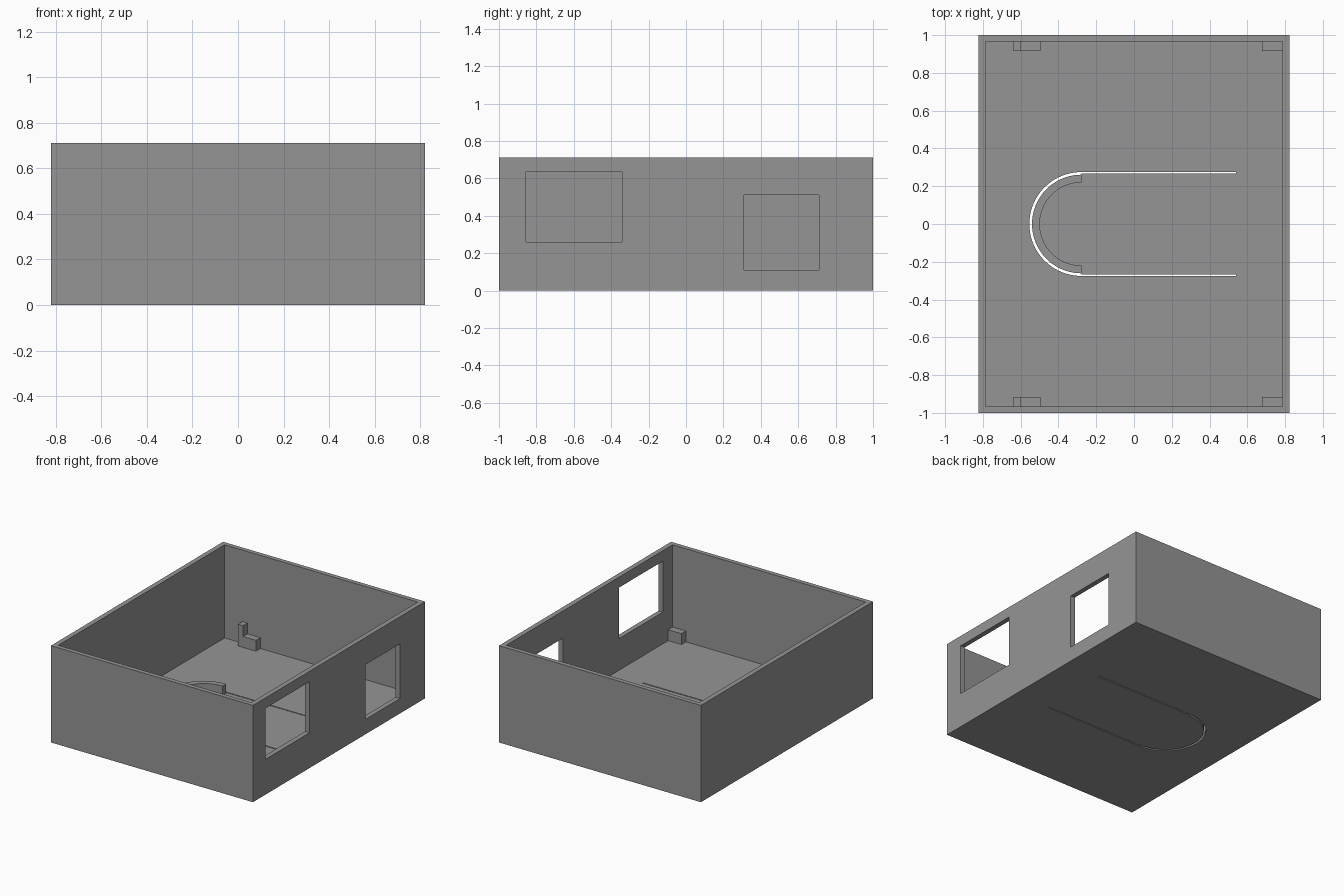
import bpy, bmesh, math

if "Cube" in bpy.data.objects:
    bpy.data.objects.remove(bpy.data.objects["Cube"])

W, L, H = 0.822, 1.0, 0.712      # half width, half length, height
IX, IY, FLOOR = 0.786, 0.967, 0.027

grey = bpy.data.materials.new("mid grey")
grey.diffuse_color = (0.3, 0.3, 0.3, 1)
grey.use_nodes = True
grey.node_tree.nodes["Principled BSDF"].inputs["Base Color"].default_value = grey.diffuse_color


def prism(name, outline, z0, z1):
    """Extrude a flat outline (x, y) from z0 to z1."""
    bm = bmesh.new()
    face = bm.faces.new([bm.verts.new((x, y, z0)) for x, y in outline])
    ext = bmesh.ops.extrude_face_region(bm, geom=[face])
    for v in ext["geom"]:
        if isinstance(v, bmesh.types.BMVert):
            v.co.z = z1
    bmesh.ops.recalc_face_normals(bm, faces=bm.faces)
    mesh = bpy.data.meshes.new(name)
    bm.to_mesh(mesh)
    bm.free()
    ob = bpy.data.objects.new(name, mesh)
    bpy.context.collection.objects.link(ob)
    mesh.materials.append(grey)
    return ob


def box(name, x0, x1, y0, y1, z0, z1):
    return prism(name, [(x0, y0), (x1, y0), (x1, y1), (x0, y1)], z0, z1)


def cut(target, cutter):
    mod = target.modifiers.new(cutter.name, 'BOOLEAN')
    mod.operation = 'DIFFERENCE'
    mod.solver = 'EXACT'
    mod.object = cutter
    cutter.hide_render = True
    cutter.hide_set(True)


def arc(cx, r, n=40):
    """Half circle bulging towards -x, from +y round to -y."""
    return [(cx + r * math.cos(math.pi * (0.5 + i / n)),
             r * math.sin(math.pi * (0.5 + i / n))) for i in range(n + 1)]


# Open tray with a thin floor
tray = box("tray", -W, W, -L, L, 0, H)
cut(tray, box("cavity_cutter", -IX, IX, -IY, IY, FLOOR, H + 0.2))

# Two openings in the right wall
cut(tray, box("large_window_cutter", 0.7, 0.9, -0.855, -0.343, 0.26, 0.635))
cut(tray, box("small_window_cutter", 0.7, 0.9, 0.31, 0.71, 0.11, 0.512))

# U-shaped slot through the floor, slightly wider round the bend
CX, RO, RI, RS, END = -0.279, 0.275, 0.261, 0.267, 0.54
slot = ([(END, RO)] + arc(CX, RO) + [(END, -RO), (END, -RS), (CX, -RS)]
        + arc(CX, RI)[::-1] + [(CX, RS), (END, RS)])
cut(tray, prism("slot_cutter", slot, -0.1, 0.06))

# Curved rib standing inside the bend of the slot
rib = prism("curved_rib", arc(CX, RI) + arc(CX, 0.22)[::-1], FLOOR, 0.094)
bpy.context.view_layer.objects.active = rib
rib.select_set(True)
bpy.ops.object.shade_smooth_by_angle(angle=math.radians(30))

# Mounting blocks on the front and back walls
for side, s in (("front", -1), ("back", 1)):
    y0, y1 = sorted((s * 0.915, s * IY))
    # stepped block: low ledge with an upright post
    step = box(side + "_stepped_block", -0.6, -0.495, y0, y1, FLOOR, 0.107)
    post = box(side + "_post", -0.64, -0.6, y0, y1, FLOOR, 0.187)
    # plain block in the right corner
    box(side + "_corner_block", 0.678, IX, y0, y1, FLOOR, 0.107)
